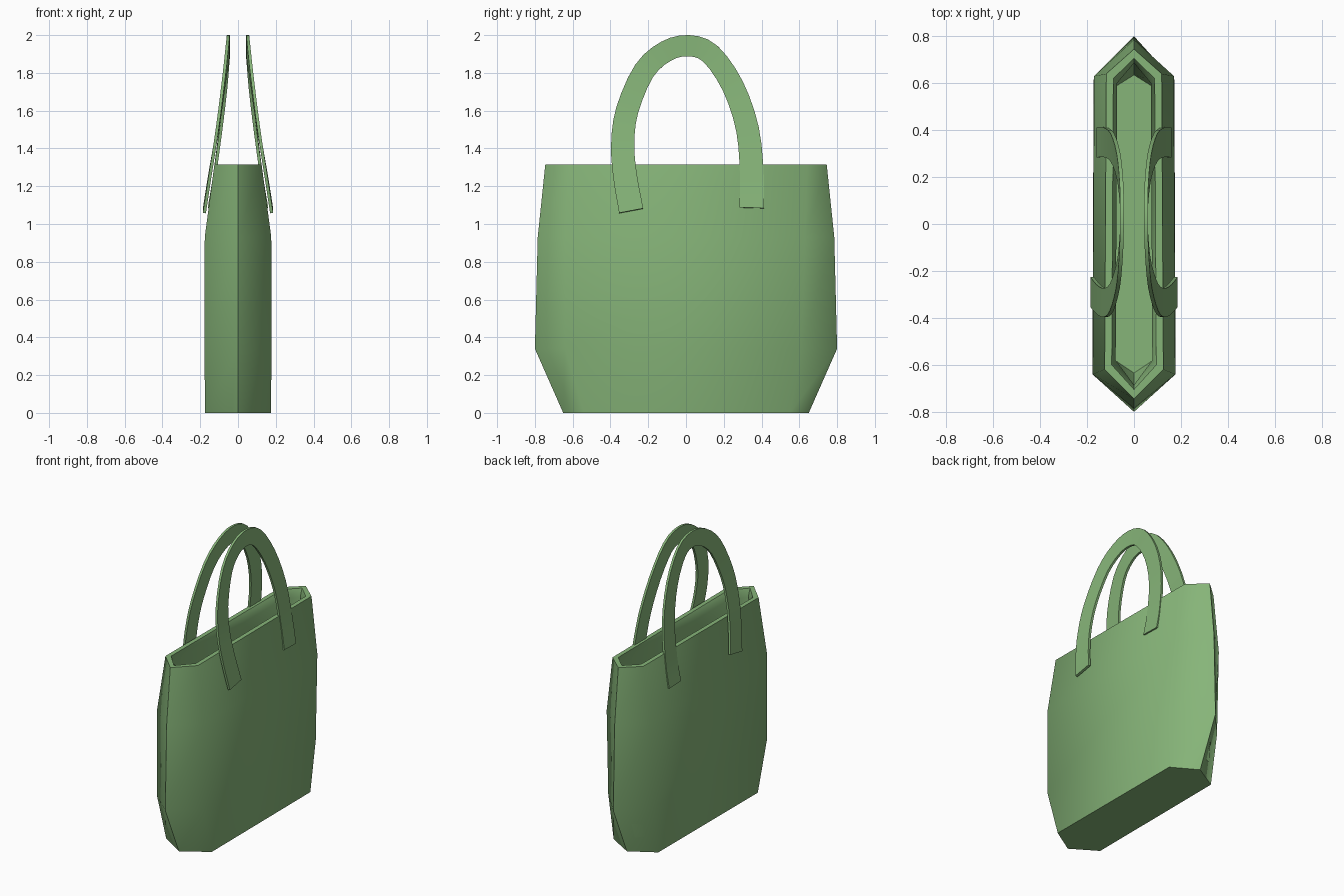
import bpy, bmesh, math
from mathutils import Vector

if "Cube" in bpy.data.objects:
    bpy.data.objects.remove(bpy.data.objects["Cube"])

mat = bpy.data.materials.new("green_leather")
mat.diffuse_color = (0.24, 0.46, 0.19, 1)
mat.use_nodes = True
mat.node_tree.nodes["Principled BSDF"].inputs["Base Color"].default_value = mat.diffuse_color


def loft(name, rings, angle):
    """Skin a list of equal-length point rings and cap both ends."""
    bm = bmesh.new()
    rows = [[bm.verts.new(p) for p in ring] for ring in rings]
    n = len(rows[0])
    for a, b in zip(rows, rows[1:]):
        for i in range(n):
            j = (i + 1) % n
            bm.faces.new((a[i], a[j], b[j], b[i]))
    bm.faces.new(rows[0][::-1])
    bm.faces.new(rows[-1])
    bmesh.ops.recalc_face_normals(bm, faces=bm.faces[:])
    mesh = bpy.data.meshes.new(name)
    bm.to_mesh(mesh)
    bm.free()
    obj = bpy.data.objects.new(name, mesh)
    bpy.context.collection.objects.link(obj)
    mesh.materials.append(mat)
    bpy.ops.object.select_all(action='DESELECT')
    obj.select_set(True)
    bpy.context.view_layer.objects.active = obj
    bpy.ops.object.shade_smooth_by_angle(angle=math.radians(angle))
    return obj


def hexagon(z, wf, wb, yf, yb, tip):
    """Six-sided bag section: front/back half widths, corner depths, tip."""
    return [(0, -tip, z), (wf, -yf, z), (wb, yb, z),
            (0, tip, z), (-wb, yb, z), (-wf, -yf, z)]


# Bag body: outside from base to rim, over the lip, down the thin lining
loft("bag_body", [hexagon(*r) for r in (
    (0.00, 0.175, 0.172, 0.54, 0.55, 0.65),
    (0.34, 0.177, 0.172, 0.64, 0.61, 0.80),
    (0.93, 0.176, 0.170, 0.64, 0.63, 0.785),
    (1.315, 0.125, 0.118, 0.62, 0.64, 0.745),
    (1.315, 0.095, 0.088, 0.60, 0.62, 0.705),
    (1.26, 0.078, 0.072, 0.58, 0.60, 0.685),
    (0.93, 0.155, 0.150, 0.62, 0.61, 0.755),
    (0.34, 0.157, 0.152, 0.62, 0.59, 0.770),
    (0.02, 0.155, 0.152, 0.53, 0.54, 0.635),
)], 60)

# Handle centre line: x, y, z along one strap
path = [Vector(p) for p in (
    (0.178, -0.290, 1.07), (0.150, -0.322, 1.25), (0.122, -0.335, 1.42),
    (0.095, -0.312, 1.60), (0.068, -0.222, 1.81), (0.055, -0.105, 1.915),
    (0.051, 0.015, 1.944), (0.053, 0.130, 1.90), (0.066, 0.248, 1.73),
    (0.092, 0.326, 1.50), (0.125, 0.349, 1.25), (0.152, 0.347, 1.085))]


def smooth_path(pts, steps=3):
    """Catmull-Rom resampling."""
    ext = [2 * pts[0] - pts[1]] + pts + [2 * pts[-1] - pts[-2]]
    out = []
    for a, b, c, d in zip(ext, ext[1:], ext[2:], ext[3:]):
        for k in range(steps):
            t = k / steps
            out.append(0.5 * (2 * b + (c - a) * t + (2 * a - 5 * b + 4 * c - d) * t ** 2
                              + (3 * b - a - 3 * c + d) * t ** 3))
    return out + [pts[-1]]


# Flat strap section swept along the centre line
pts = smooth_path(path)
rings = []
for i, p in enumerate(pts):
    t = pts[min(i + 1, len(pts) - 1)] - pts[max(i - 1, 0)]
    side = Vector((0, -t.z, t.y)).normalized() * (0.065 - 0.009 * (p.z - 1.07) / 0.88)
    thick = t.cross(side).normalized() * 0.008
    rings.append([p + side + thick, p + side - thick, p - side - thick, p - side + thick])
handle = loft("handles", rings, 40)
handle.modifiers.new("mirror", 'MIRROR').use_axis = (True, False, False)
